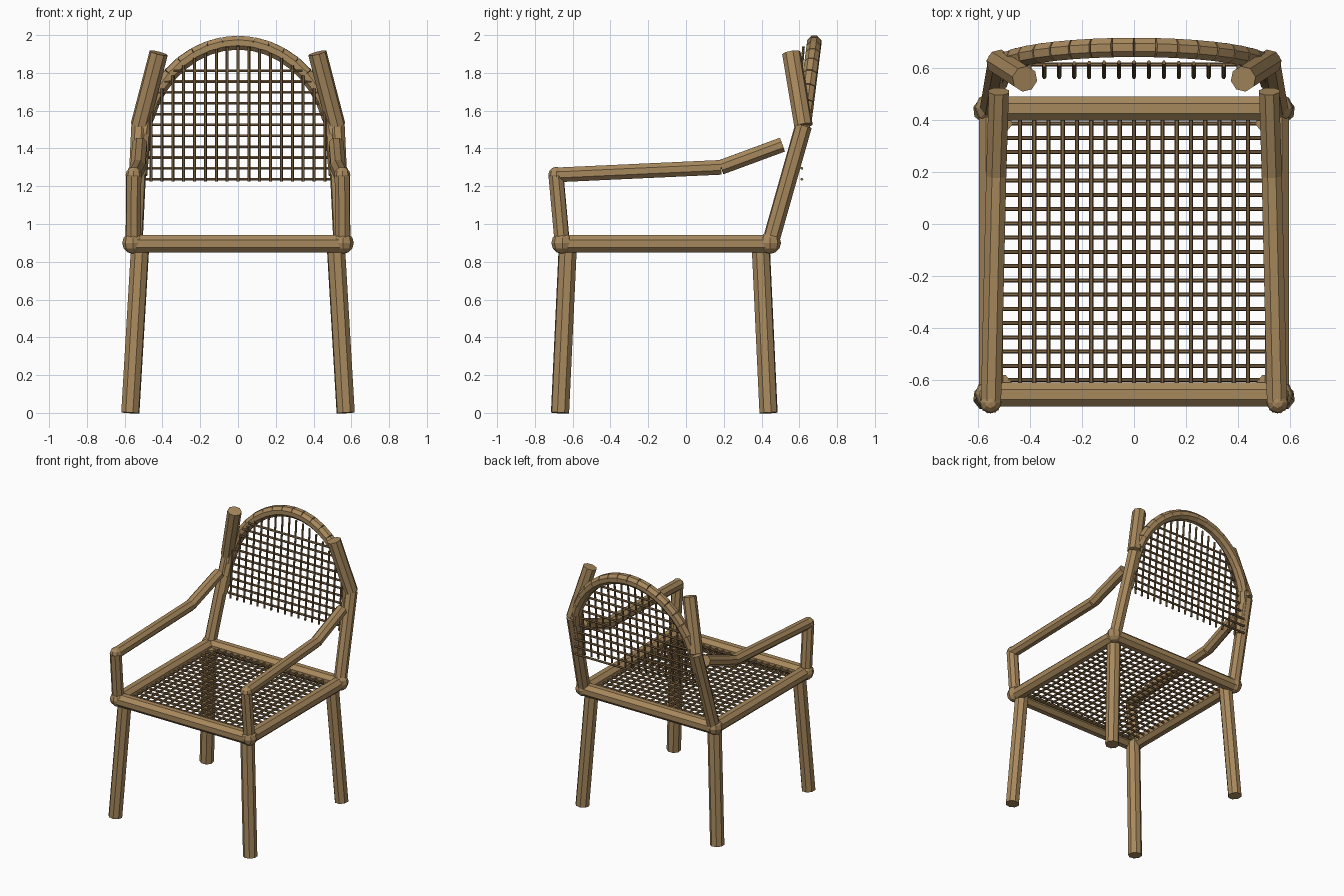
import bpy, bmesh, math
from mathutils import Vector, Matrix

cube = bpy.data.objects.get("Cube")
if cube:
    bpy.data.objects.remove(cube)


def material(name, color):
    m = bpy.data.materials.new(name)
    m.use_nodes = True
    m.diffuse_color = color
    m.node_tree.nodes["Principled BSDF"].inputs["Base Color"].default_value = color
    return m


CANE = material("tan_cane", (0.39, 0.25, 0.11, 1))
WICKER = material("brown_wicker", (0.23, 0.14, 0.06, 1))


def tube(bm, a, b, r, sides=8):
    """Straight faceted pole from a to b."""
    a, b = Vector(a), Vector(b)
    d = b - a
    turn = d.to_track_quat('Z', 'Y').to_matrix().to_4x4()
    spin = Matrix.Rotation(math.pi / sides, 4, 'Z')
    bmesh.ops.create_cone(bm, cap_ends=True, segments=sides, radius1=r, radius2=r,
                          depth=d.length,
                          matrix=Matrix.Translation((a + b) / 2) @ turn @ spin)


def finish(bm, name, mat):
    me = bpy.data.meshes.new(name)
    bm.to_mesh(me)
    bm.free()
    me.materials.append(mat)
    ob = bpy.data.objects.new(name, me)
    bpy.context.collection.objects.link(ob)
    return ob


def poles(name, paths, r, mat=CANE, sides=8):
    bm = bmesh.new()
    for path in paths:
        for a, b in zip(path, path[1:]):
            tube(bm, a, b, r, sides)
    return finish(bm, name, mat)


FRONT, BACK, SIDE, SEAT = -0.655, 0.445, 0.55, 0.895

# Legs, arms and back posts on each side
for side, s in (("left", 1), ("right", -1)):
    poles("front_leg_" + side, [[(s*0.57, -0.667, 0), (s*0.517, -0.625, 0.9)]], 0.05)
    poles("back_leg_" + side, [[(s*0.57, 0.437, 0), (s*0.517, 0.395, 0.9)]], 0.05)
    poles("side_rail_" + side, [[(s*SIDE, FRONT, SEAT), (s*SIDE, BACK, SEAT)]], 0.05)
    poles("arm_post_" + side, [[(s*0.555, FRONT, SEAT), (s*0.552, -0.688, 1.255)]], 0.042)
    poles("armrest_" + side, [[(s*0.55, -0.685, 1.26), (s*0.53, 0.185, 1.3),
                               (s*0.52, 0.51, 1.42)]], 0.042)
    poles("back_post_" + side, [[(s*SIDE, BACK, SEAT), (s*0.52, 0.622, 1.52)]], 0.046)
    poles("back_post_top_" + side, [[(s*0.52, 0.622, 1.52), (s*0.42, 0.558, 1.905)]], 0.05)

    # Rounded joints at the seat corners and arm fronts
    bm = bmesh.new()
    for loc, r in (((s*0.555, FRONT, 0.9), 0.058), ((s*0.555, BACK, 0.9), 0.058),
                   ((s*0.552, -0.686, 1.26), 0.043)):
        bmesh.ops.create_uvsphere(bm, u_segments=8, v_segments=6, radius=r,
                                  matrix=Matrix.Translation(loc))
    finish(bm, "joints_" + side, CANE)

# Front and back seat rails
for name, y in (("front_rail", FRONT), ("back_rail", BACK)):
    poles(name, [[(-SIDE, y, SEAT), (SIDE, y, SEAT)]], 0.05)

# Arched back hoop made of short cane pieces
HALF, SPRING, RISE = 0.51, 1.38, 0.58


def hoop_y(z):
    return 0.622 + (0.13 if z > 1.52 else 0.27) * (z - 1.52)


arch = []
STEPS = 20
for i in range(STEPS + 1):
    t = math.pi * i / STEPS
    z = SPRING + RISE * math.sin(t)
    arch.append((HALF * math.cos(t), hoop_y(z), z))
arch = [(HALF + 0.01, hoop_y(1.26), 1.26)] + arch + [(-HALF - 0.01, hoop_y(1.26), 1.26)]
poles("back_hoop", [arch], 0.04)

# Woven seat
STEP, R = 0.0548, 0.008
poles("seat_weave_long", [[(i*STEP, FRONT, 0.9), (i*STEP, BACK, 0.9)]
                          for i in range(-8, 9)], R, WICKER, 6)
poles("seat_weave_cross", [[(-SIDE, 0.386 - i*STEP, 0.89), (SIDE, 0.386 - i*STEP, 0.89)]
                           for i in range(19)], R, WICKER, 6)

# Woven backrest, trimmed to the arch
BSTEP = 0.0575
uprights, crosses = [], []
for i in range(-8, 9):
    x = i * BSTEP
    top = SPRING + RISE * math.sqrt(1 - (x / HALF) ** 2) - 0.02
    uprights.append([(x, 0.565, 1.225), (x, 0.565 + 0.08 * (top - 1.225), top)])
for i in range(11):
    z = 1.237 + i * BSTEP
    w = HALF * math.sqrt(1 - (max(z - SPRING, 0) / RISE) ** 2)
    crosses.append([(-w, 0.613, z), (w, 0.613, z)])
poles("back_weave_uprights", uprights, R, WICKER, 6)
poles("back_weave_crosses", crosses, R, WICKER, 6)
